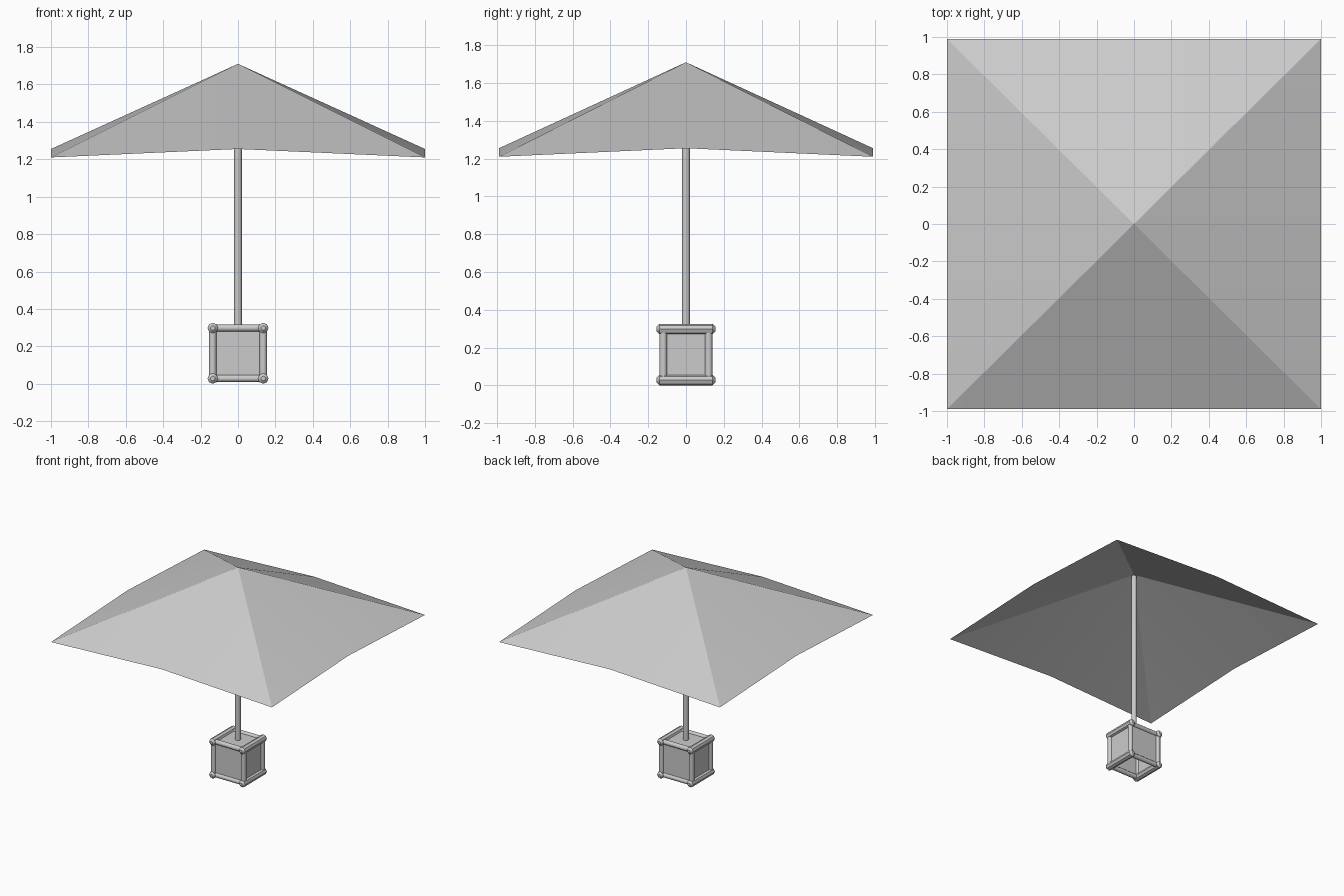
import bpy, bmesh
from math import pi
from mathutils import Vector

cube = bpy.data.objects.get("Cube")
if cube:
    bpy.data.objects.remove(cube, do_unlink=True)

grey = bpy.data.materials.new("light_grey")
grey.use_nodes = True
colour = (0.6, 0.6, 0.6, 1)
grey.diffuse_color = colour
grey.node_tree.nodes["Principled BSDF"].inputs["Base Color"].default_value = colour


def finish(name, bm, angle=35):
    """Turn a bmesh into a smooth-shaded object that keeps sharp edges."""
    mesh = bpy.data.meshes.new(name)
    bm.to_mesh(mesh)
    bm.free()
    mesh.materials.append(grey)
    obj = bpy.data.objects.new(name, mesh)
    bpy.context.collection.objects.link(obj)
    bpy.ops.object.select_all(action="DESELECT")
    obj.select_set(True)
    bpy.context.view_layer.objects.active = obj
    bpy.ops.object.shade_smooth_by_angle(angle=angle * pi / 180)
    return obj


def rod(name, start, end, radius, sides=12, tip=0.0):
    """Cylinder from start to end, with optional tapered tips beyond the ends."""
    start, end = Vector(start), Vector(end)
    axis = (end - start).normalized()
    bm = bmesh.new()
    bmesh.ops.create_cone(bm, cap_ends=True, segments=sides, radius1=radius,
                          radius2=radius, depth=(end - start).length)
    if tip:
        for cap in [f for f in bm.faces if len(f.verts) == sides]:
            push = cap.normal.copy() * tip
            ring = bmesh.ops.extrude_discrete_faces(bm, faces=[cap])["faces"][0]
            for v in ring.verts:
                v.co.x *= 0.45
                v.co.y *= 0.45
                v.co += push
        # rejoin each tip with its rod by a skirt of side faces
        bmesh.ops.bridge_loops(bm, edges=[e for e in bm.edges if e.is_boundary and e.verts[0].co.z > 0])
        bmesh.ops.bridge_loops(bm, edges=[e for e in bm.edges if e.is_boundary and e.verts[0].co.z < 0])
        bmesh.ops.recalc_face_normals(bm, faces=bm.faces[:])
    turn = Vector((0, 0, 1)).rotation_difference(axis)
    for v in bm.verts:
        v.co = turn @ v.co + (start + end) / 2
    return finish(name, bm)


def panel(name, centre, size):
    bm = bmesh.new()
    bmesh.ops.create_cube(bm, size=1)
    for v in bm.verts:
        v.co = Vector([c * s for c, s in zip(v.co, size)]) + Vector(centre)
    return finish(name, bm)


# Canopy: a four-sided sheet whose corners hang below the edge middles
bm = bmesh.new()
apex = bm.verts.new((0, 0, 1.71))
rim = [bm.verts.new((x, y * 0.99, 1.21 if x and y else 1.255))
       for x, y in ((-1, -1), (0, -1), (1, -1), (1, 0), (1, 1), (0, 1), (-1, 1), (-1, 0))]
for i, v in enumerate(rim):
    bm.faces.new((apex, v, rim[(i + 1) % len(rim)]))
finish("canopy", bm, 25)

# Pole
rod("pole", (0, 0, 0.28), (0, 0, 1.695), 0.021, 16)

# Base frame
X, Y, LOW, HIGH = 0.135, 0.12, 0.028, 0.298
for level, z in (("lower", LOW), ("upper", HIGH)):
    for side, s in (("left", 1), ("right", -1)):
        rod(f"{level}_{side}_rail", (s * X, -0.14, z), (s * X, 0.14, z), 0.028, 8, 0.015)
    for side, s in (("front", -1), ("back", 1)):
        rod(f"{level}_{side}_bar", (-X, s * Y, z), (X, s * Y, z), 0.019)
for sx, side in ((1, "left"), (-1, "right")):
    for sy, end in ((-1, "front"), (1, "back")):
        rod(f"{end}_{side}_post", (sx * X, sy * Y, LOW), (sx * X, sy * Y, HIGH), 0.02)

# Base panels: four walls and a lid
middle, height, thin = (LOW + HIGH) / 2, HIGH - LOW, 0.008
for s, end in ((-1, "front"), (1, "back")):
    panel(f"{end}_panel", (0, s * Y, middle), (2 * X, thin, height))
for s, side in ((1, "left"), (-1, "right")):
    panel(f"{side}_panel", (s * X, 0, middle), (thin, 2 * Y, height))
panel("top_panel", (0, 0, HIGH), (2 * X, 2 * Y, thin))
